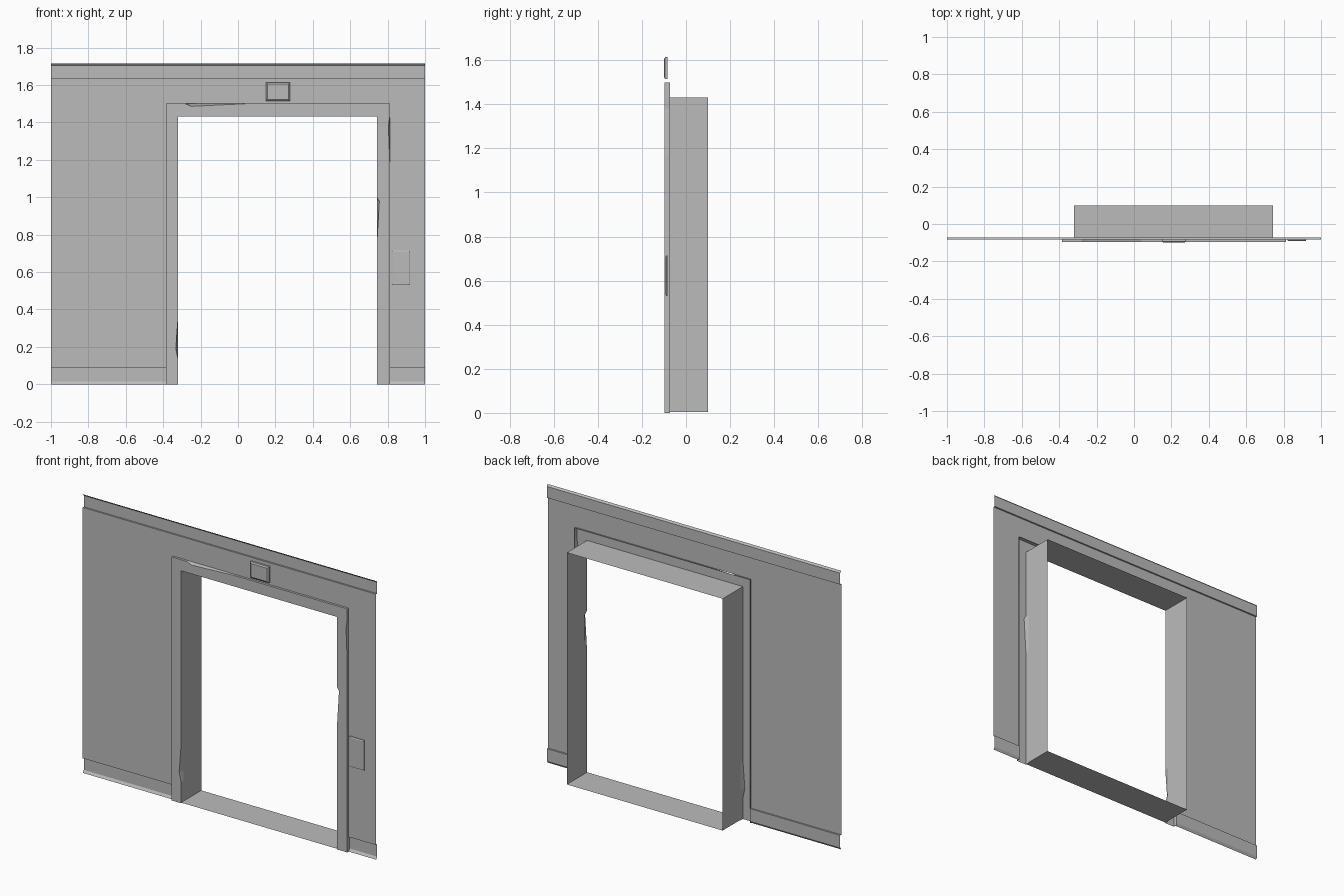
import bpy

cube = bpy.data.objects.get("Cube")
if cube:
    bpy.data.objects.remove(cube, do_unlink=True)

grey = bpy.data.materials.new("plain grey")
grey.use_nodes = True
colour = (0.5, 0.5, 0.5, 1)
grey.diffuse_color = colour
grey.node_tree.nodes["Principled BSDF"].inputs["Base Color"].default_value = colour

FRONT, PANEL, RECESS, BACK = -0.097, -0.083, -0.073, 0.1
LEFT, RIGHT, HEAD = -0.32, 0.742, 1.432            # door opening
OUT_L, OUT_R, OUT_TOP = -0.385, 0.812, 1.5         # outside of the casing


def make(name, verts, faces):
    mesh = bpy.data.meshes.new(name)
    mesh.from_pydata(verts, [], faces)
    mesh.materials.append(grey)
    obj = bpy.data.objects.new(name, mesh)
    bpy.context.collection.objects.link(obj)
    return obj


def strip(name, a, b, closed=False):
    """Sheet joining two matching rows of points."""
    n = len(a)
    last = n if closed else n - 1
    faces = [(i, (i + 1) % n, n + (i + 1) % n, n + i) for i in range(last)]
    return make(name, a + b, faces)


def at_y(points, y):
    return [(x, y, z) for x, z in points]


# Wall sheets: raised panel between recessed skirting and top rail
skirting = [(PANEL, 0), (RECESS, 0.015), (RECESS, 0.09), (PANEL, 0.09)]
rail = [(PANEL, 1.635), (RECESS, 1.635), (RECESS, 1.705), (PANEL, 1.716)]


def wall(name, x0, x1, profile):
    strip(name, [(x0, y, z) for y, z in profile], [(x1, y, z) for y, z in profile])


wall("wall_right", -1, OUT_L, skirting + rail)
wall("wall_left", OUT_R, 1, skirting + rail)
wall("wall_over_door", OUT_L, OUT_R, [(PANEL, OUT_TOP)] + rail)

# Casing outlines, with small chips worn into the front edges
outer = [(OUT_L, 0), (OUT_L, OUT_TOP), (-0.28, OUT_TOP), (-0.25, OUT_TOP),
         (0.04, OUT_TOP), (OUT_R, OUT_TOP), (OUT_R, 1.43), (OUT_R, 1.38),
         (OUT_R, 1.17), (OUT_R, 0)]
inner = [(LEFT, 0), (LEFT, 0.13), (LEFT, 0.19), (LEFT, 0.36), (LEFT, HEAD),
         (RIGHT, HEAD), (RIGHT, 1.0), (RIGHT, 0.98), (RIGHT, 0.75), (RIGHT, 0)]
outer_worn, inner_worn = list(outer), list(inner)
outer_worn[3] = (-0.25, OUT_TOP - 0.014)
outer_worn[7] = (OUT_R - 0.008, 1.38)
inner_worn[2] = (LEFT - 0.013, 0.19)
inner_worn[7] = (RIGHT + 0.014, 0.98)

strip("casing_outer_edge", at_y(outer, RECESS), at_y(outer_worn, FRONT))
strip("casing_inner_edge", at_y(inner_worn, FRONT), at_y(inner, RECESS))
ring = at_y(outer_worn + inner_worn[::-1], FRONT)
make("casing_face", ring, [tuple(range(len(ring)))])

# Deep door lining and threshold
lining = [(LEFT, 0.004), (LEFT, HEAD), (RIGHT, HEAD), (RIGHT, 0.004)]
strip("door_lining", at_y(lining, RECESS), at_y(lining, BACK))
sill = [(LEFT, 0.004), (RIGHT, 0.004)]
strip("threshold", at_y(sill, FRONT), at_y(sill, BACK))


# Small wall plates with chamfered rims
def plate(name, x0, x1, z0, z1, front, rim):
    def rect(inset):
        return [(x0 + inset, z0 + inset), (x1 - inset, z0 + inset),
                (x1 - inset, z1 - inset), (x0 + inset, z1 - inset)]
    mid = (PANEL + front * 2) / 3
    rows = at_y(rect(0), PANEL) + at_y(rect(0), mid) + at_y(rect(rim), front)
    faces = [(r + i, r + (i + 1) % 4, r + 4 + (i + 1) % 4, r + 4 + i)
             for r in (0, 4) for i in range(4)]
    make(name, rows, faces + [(8, 9, 10, 11)])


plate("sign_box", 0.15, 0.277, 1.515, 1.614, -0.1, 0.008)
plate("call_panel", 0.822, 0.92, 0.53, 0.715, -0.092, 0.005)
